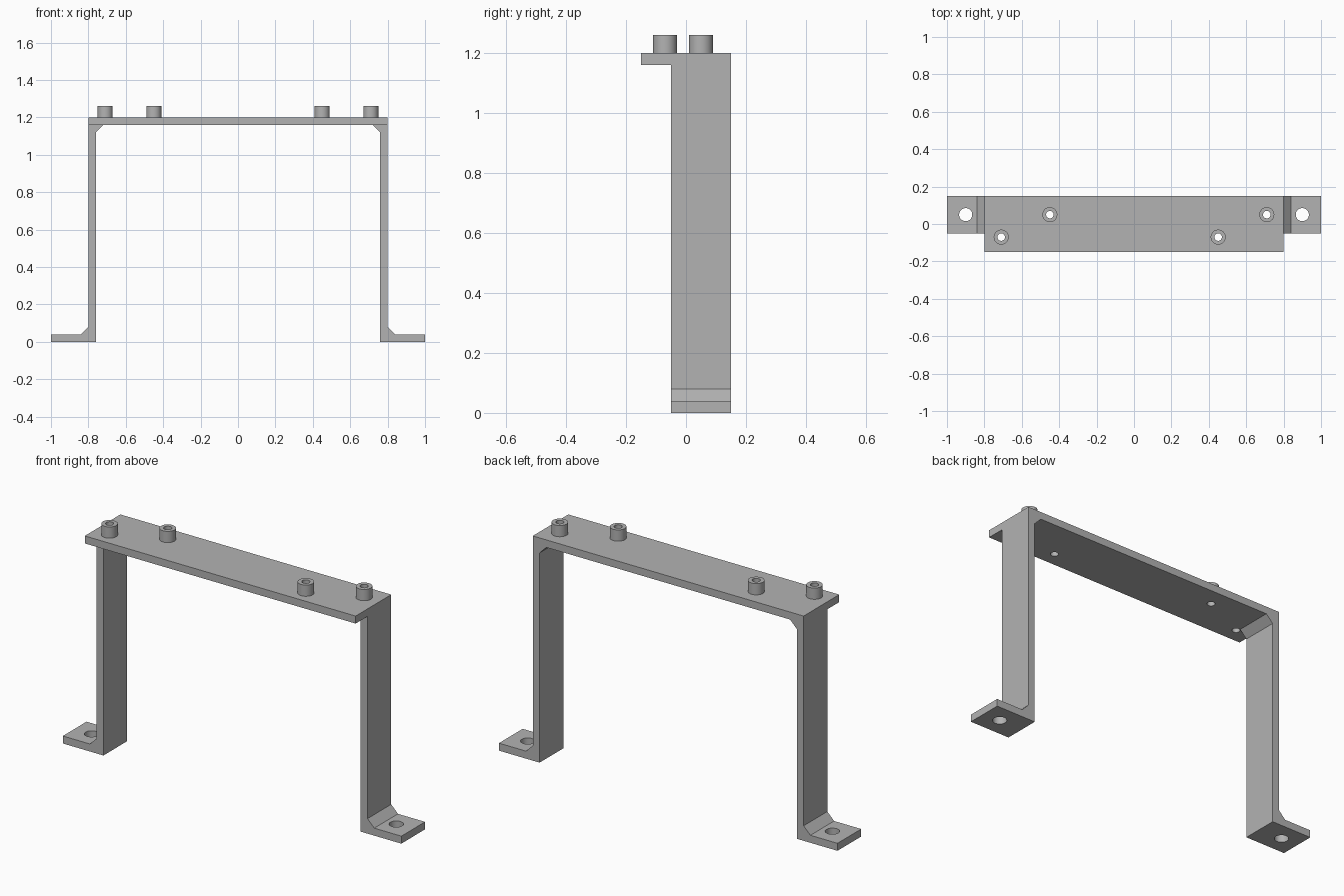
import bpy
import bmesh
from math import radians
from mathutils import Matrix

default = bpy.data.objects.get("Cube")
if default:
    bpy.data.objects.remove(default, do_unlink=True)

# Dimensions
T = 0.04                       # sheet thickness
TOP = 1.2                      # top of the plate
WALL = 0.8                     # outer face of the legs
FRONT, BACK = -0.05, 0.15      # leg depth range
LIP = -0.15                    # front edge of the plate
POST_R, BORE_R, POST_H = 0.04, 0.02, 0.06
FOOT_R = 0.035
POSTS = [(-0.71, -0.07), (-0.45, 0.05), (0.45, -0.07), (0.71, 0.05)]
SIDES = {"left": 1, "right": -1}

grey = bpy.data.materials.new("plain grey")
grey.use_nodes = True
COLOUR = (0.45, 0.45, 0.45, 1)
grey.diffuse_color = COLOUR
grey.node_tree.nodes["Principled BSDF"].inputs["Base Color"].default_value = COLOUR


def make_object(name, bm):
    bmesh.ops.recalc_face_normals(bm, faces=bm.faces)
    mesh = bpy.data.meshes.new(name)
    bm.to_mesh(mesh)
    bm.free()
    mesh.materials.append(grey)
    obj = bpy.data.objects.new(name, mesh)
    bpy.context.collection.objects.link(obj)
    return obj


def extrude_profile(name, points, y0, y1):
    """Extrude an x-z outline along y."""
    bm = bmesh.new()
    face = bm.faces.new([bm.verts.new((x, y0, z)) for x, z in points])
    out = bmesh.ops.extrude_face_region(bm, geom=[face])
    moved = [v for v in out["geom"] if isinstance(v, bmesh.types.BMVert)]
    bmesh.ops.translate(bm, verts=moved, vec=(0, y1 - y0, 0))
    return make_object(name, bm)


def drill(name, x, y, radius, z0, z1):
    """Upright cylinder used as a cutter."""
    bm = bmesh.new()
    bmesh.ops.create_cone(bm, cap_ends=True, segments=48, radius1=radius,
                          radius2=radius, depth=z1 - z0,
                          matrix=Matrix.Translation((x, y, (z0 + z1) / 2)))
    return make_object(name, bm)


def tube(name, x, y, outer, inner, z0, z1):
    """Open sleeve: a closed rectangular section spun around its axis."""
    bm = bmesh.new()
    section = [(inner, z0), (outer, z0), (outer, z1), (inner, z1)]
    verts = [bm.verts.new((x + r, y, z)) for r, z in section]
    edges = [bm.edges.new((verts[i], verts[(i + 1) % 4])) for i in range(4)]
    bmesh.ops.spin(bm, geom=verts + edges, cent=(x, y, 0), axis=(0, 0, 1),
                   angle=radians(360), steps=48)
    bmesh.ops.remove_doubles(bm, verts=bm.verts, dist=1e-4)
    return make_object(name, bm)


def combine(target, other, operation):
    """Apply a boolean, then discard the second object."""
    mod = target.modifiers.new(operation.title(), "BOOLEAN")
    mod.object, mod.operation, mod.solver = other, operation, "EXACT"
    bpy.context.view_layer.objects.active = target
    bpy.ops.object.modifier_apply(modifier=mod.name)
    bpy.data.objects.remove(other, do_unlink=True)


def shade(obj):
    bpy.ops.object.select_all(action="DESELECT")
    obj.select_set(True)
    bpy.context.view_layer.objects.active = obj
    bpy.ops.object.shade_smooth_by_angle(angle=radians(30))


# Top plate with its overhanging front lip
under = TOP - T
frame = extrude_profile("bracket_frame", [(-WALL, under), (WALL, under),
                                          (WALL, TOP), (-WALL, TOP)], LIP, BACK)

# Legs with outward feet and small corner gussets
inner = WALL - T
outline = [(inner, 0), (1, 0), (1, T), (WALL + T, T), (WALL, 2 * T), (WALL, TOP),
           (inner - T, TOP), (inner - T, under), (inner, under - T)]
for side, s in SIDES.items():
    leg = extrude_profile(side + "_leg", [(s * x, z) for x, z in outline], FRONT, BACK)
    combine(frame, leg, "UNION")

# Foot bolt holes and plate bores
for side, s in SIDES.items():
    combine(frame, drill(side + "_foot_cutter", s * 0.9, 0.05, FOOT_R, -T, 2 * T),
            "DIFFERENCE")
for x, y in POSTS:
    combine(frame, drill("bore_cutter", x, y, BORE_R, under - T, TOP + T), "DIFFERENCE")

# Merge coplanar faces left by the unions
bm = bmesh.new()
bm.from_mesh(frame.data)
bmesh.ops.remove_doubles(bm, verts=bm.verts, dist=1e-5)
bmesh.ops.dissolve_limit(bm, angle_limit=radians(1), verts=bm.verts, edges=bm.edges)
bm.to_mesh(frame.data)
bm.free()
shade(frame)

# Hollow standoffs on the plate
for x, y in POSTS:
    row = "front" if y < 0 else "back"
    side = "left" if x > 0 else "right"
    shade(tube(f"{row}_{side}_standoff", x, y, POST_R, BORE_R, TOP, TOP + POST_H))
